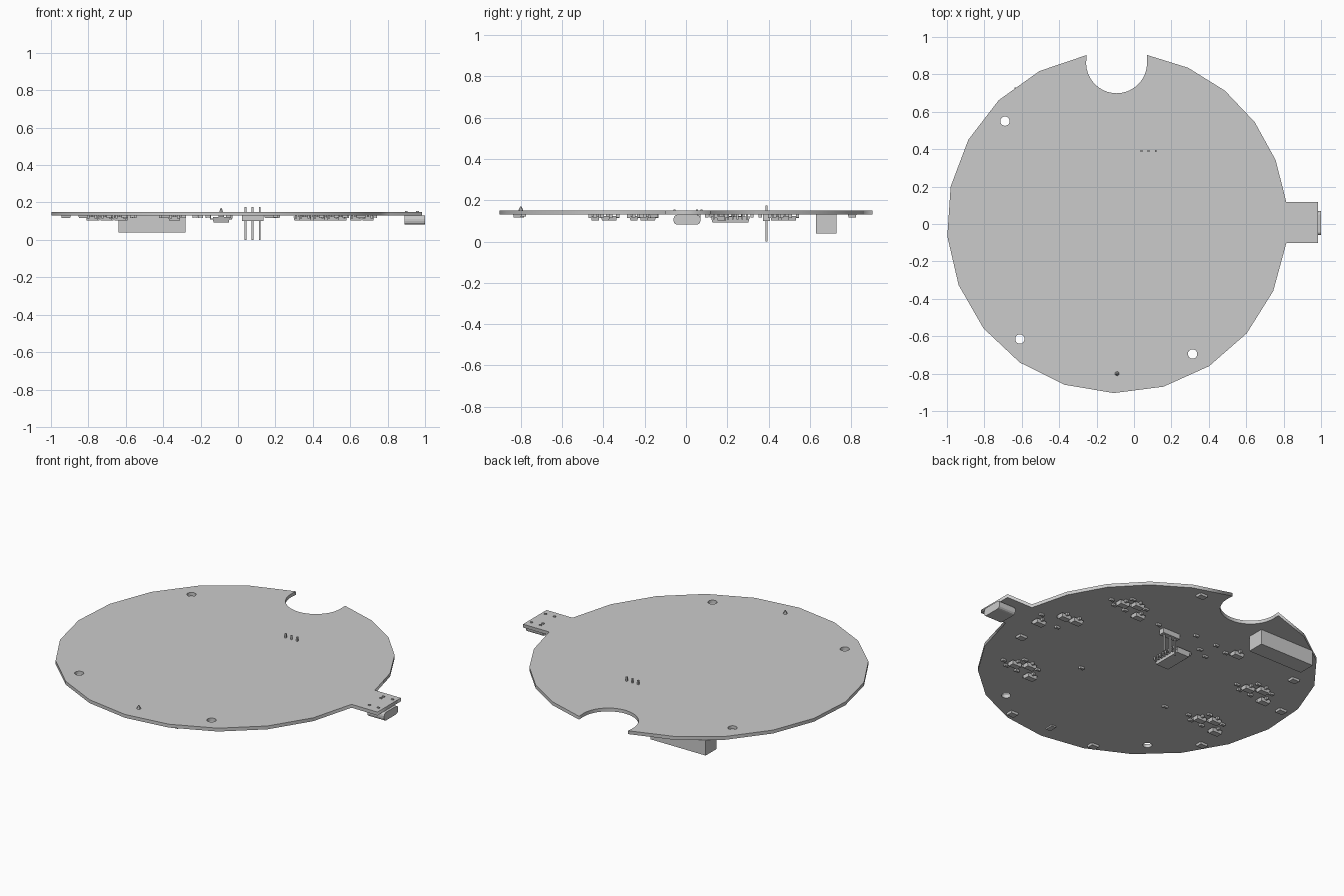
import bpy, bmesh
from math import radians, cos, sin
from mathutils import Matrix, Vector

cube = bpy.data.objects.get("Cube")
if cube:
    bpy.data.objects.remove(cube, do_unlink=True)

grey = bpy.data.materials.new("plain grey")
grey.use_nodes = True
grey.diffuse_color = (0.6, 0.6, 0.6, 1)
grey.node_tree.nodes["Principled BSDF"].inputs["Base Color"].default_value = (0.6, 0.6, 0.6, 1)

UNDER, TOP = 0.13, 0.15
CENTRE, RADIUS = (-0.09, 0.007), 0.911


def arc(centre, radius, start, end, steps):
    angles = [radians(start + (end - start) * i / steps) for i in range(steps + 1)]
    return [(centre[0] + radius * cos(a), centre[1] + radius * sin(a)) for a in angles]


def block(bm, x, y, sx, sy, low, high, taper=1.0):
    """Add a box between two heights; taper narrows its underside."""
    place = Matrix.Translation((x, y, (low + high) / 2)) @ Matrix.Diagonal((sx, sy, high - low, 1))
    verts = bmesh.ops.create_cube(bm, size=1, matrix=place)["verts"]
    for v in verts:
        if v.co.z < (low + high) / 2:
            v.co.x = x + (v.co.x - x) * taper
            v.co.y = y + (v.co.y - y) * taper


def finish(bm, name):
    mesh = bpy.data.meshes.new(name)
    bm.to_mesh(mesh)
    bm.free()
    mesh.materials.append(grey)
    ob = bpy.data.objects.new(name, mesh)
    bpy.context.collection.objects.link(ob)
    return ob


def single(name, *args, **kw):
    bm = bmesh.new()
    block(bm, *args, **kw)
    return finish(bm, name)


# Board: faceted disc with a round notch, a tab and three mounting holes
outline = arc(CENTRE, RADIUS, 100.3, 353.2, 15)
outline += [(0.985, -0.102), (0.985, 0.118)]
outline += arc(CENTRE, RADIUS, 7, 80, 5)
outline += arc((-0.093, 0.862), 0.163, 15, -195, 24)[1:-1]
loops = [outline] + [arc(c, 0.025, 0, 345, 23)
                     for c in ((-0.69, 0.55), (-0.61, -0.615), (0.313, -0.695))]
curve = bpy.data.curves.new("board", "CURVE")
curve.dimensions = "2D"
curve.fill_mode = "BOTH"
curve.extrude = (TOP - UNDER) / 2
for points in loops:
    spline = curve.splines.new("POLY")
    spline.points.add(len(points) - 1)
    for p, (x, y) in zip(spline.points, points):
        p.co = (x, y, 0, 1)
    spline.use_cyclic_u = True
curve.materials.append(grey)
board = bpy.data.objects.new("board", curve)
board.location.z = (TOP + UNDER) / 2
bpy.context.collection.objects.link(board)
bpy.ops.object.select_all(action="DESELECT")
board.select_set(True)
bpy.context.view_layer.objects.active = board
bpy.ops.object.convert(target="MESH")

# Large rectangular terminal block
single("terminal_block", -0.46, 0.68, 0.36, 0.1, 0.04, UNDER)

# Edge connector with rounded long edges
connector = single("edge_connector", 0.945, 0.005, 0.11, 0.13, 0.082, UNDER)
bm = bmesh.new()
bm.from_mesh(connector.data)
long_edges = [e for e in bm.edges if abs(e.verts[0].co.x - e.verts[1].co.x) > 0.05]
bmesh.ops.bevel(bm, geom=long_edges, offset=0.018, segments=3, profile=0.5, affect="EDGES")
bm.to_mesh(connector.data)
bm.free()

# Connector legs that poke through the tab
bm = bmesh.new()
for x, y in ((0.9, 0.075), (0.9, 0.053), (0.96, 0.075), (0.96, -0.055), (0.9, -0.055)):
    block(bm, x, y, 0.014, 0.01, UNDER, TOP + 0.005)
finish(bm, "connector_legs")

# Three-pin header
single("header_strip", 0.078, 0.39, 0.115, 0.035, 0.1, UNDER)
bm = bmesh.new()
for i in (-1, 0, 1):
    block(bm, 0.078 + 0.038 * i, 0.39, 0.009, 0.009, 0, 0.175)
finish(bm, "header_pins")

# Single pointed lead near the front edge
bm = bmesh.new()
bmesh.ops.create_cone(bm, cap_ends=True, segments=6, radius1=0.012, radius2=0.003,
                      depth=0.02, matrix=Matrix.Translation((-0.09, -0.8, TOP + 0.01)))
finish(bm, "pointed_lead")

# Main chip with two rows of legs
single("main_chip", -0.09, 0.215, 0.09, 0.19, 0.093, 0.122, taper=0.92)
bm = bmesh.new()
for side in (-1, 1):
    for i in range(8):
        y = 0.215 + (i - 3.5) * 0.023
        block(bm, -0.09 + side * 0.05, y, 0.018, 0.009, 0.108, 0.114)
        block(bm, -0.09 + side * 0.058, y, 0.006, 0.009, 0.114, UNDER)
finish(bm, "main_chip_legs")


def small_chip(bm, x, y):
    """Three-legged package on the underside."""
    block(bm, x, y, 0.065, 0.04, 0.103, 0.124, taper=0.88)
    for dx, dy in ((-0.02, -1), (0.02, -1), (0, 1)):
        block(bm, x + dx, y + dy * 0.025, 0.012, 0.016, 0.115, UNDER)


def passive(bm, x, y):
    """Tiny resistor with end caps."""
    block(bm, x, y, 0.018, 0.014, 0.119, UNDER)
    for side in (-1, 1):
        block(bm, x + side * 0.01, y, 0.006, 0.016, 0.117, UNDER)


# Four repeated driver clusters
for i, (cx, cy) in enumerate(((0.4, 0.475), (0.427, -0.395), (-0.71, -0.207), (-0.7, 0.21)), 1):
    bm = bmesh.new()
    for dx, dy in ((0.08, 0.005), (0.005, 0.04), (-0.07, -0.045)):
        small_chip(bm, cx + dx, cy + dy)
    for dx, dy in ((0.145, -0.01), (0.06, 0.065), (0.02, -0.05), (-0.06, 0.03), (0.1, -0.045)):
        passive(bm, cx + dx, cy + dy)
    finish(bm, f"driver_cluster_{i}")

# Chips beside the connector and the terminal block
bm = bmesh.new()
for x, y in ((0.695, 0.038), (0.63, 0.17), (0.55, 0.175), (-0.34, 0.457)):
    small_chip(bm, x, y)
finish(bm, "power_chips")

# Scattered passives around the main chip and the connector
bm = bmesh.new()
for x, y in ((-0.16, 0.36), (-0.23, 0.32), (-0.29, 0.42), (-0.2, 0.45), (-0.05, 0.46),
             (0.2, -0.2), (0.18, 0.42), (0.73, 0.1), (0.58, 0.05), (-0.41, -0.23)):
    passive(bm, x, y)
finish(bm, "scattered_passives")

# Thin sensors near the rim
bm = bmesh.new()
for x, y in ((0.2, 0.805), (0.166, -0.817), (-0.388, -0.803), (-0.828, -0.42),
             (-0.92, 0.132), (-0.76, 0.43), (0.657, -0.156)):
    block(bm, x, y, 0.05, 0.04, 0.117, UNDER, taper=0.9)
finish(bm, "rim_sensors")
single("front_sensor", -0.09, -0.8, 0.03, 0.05, 0.122, UNDER)
